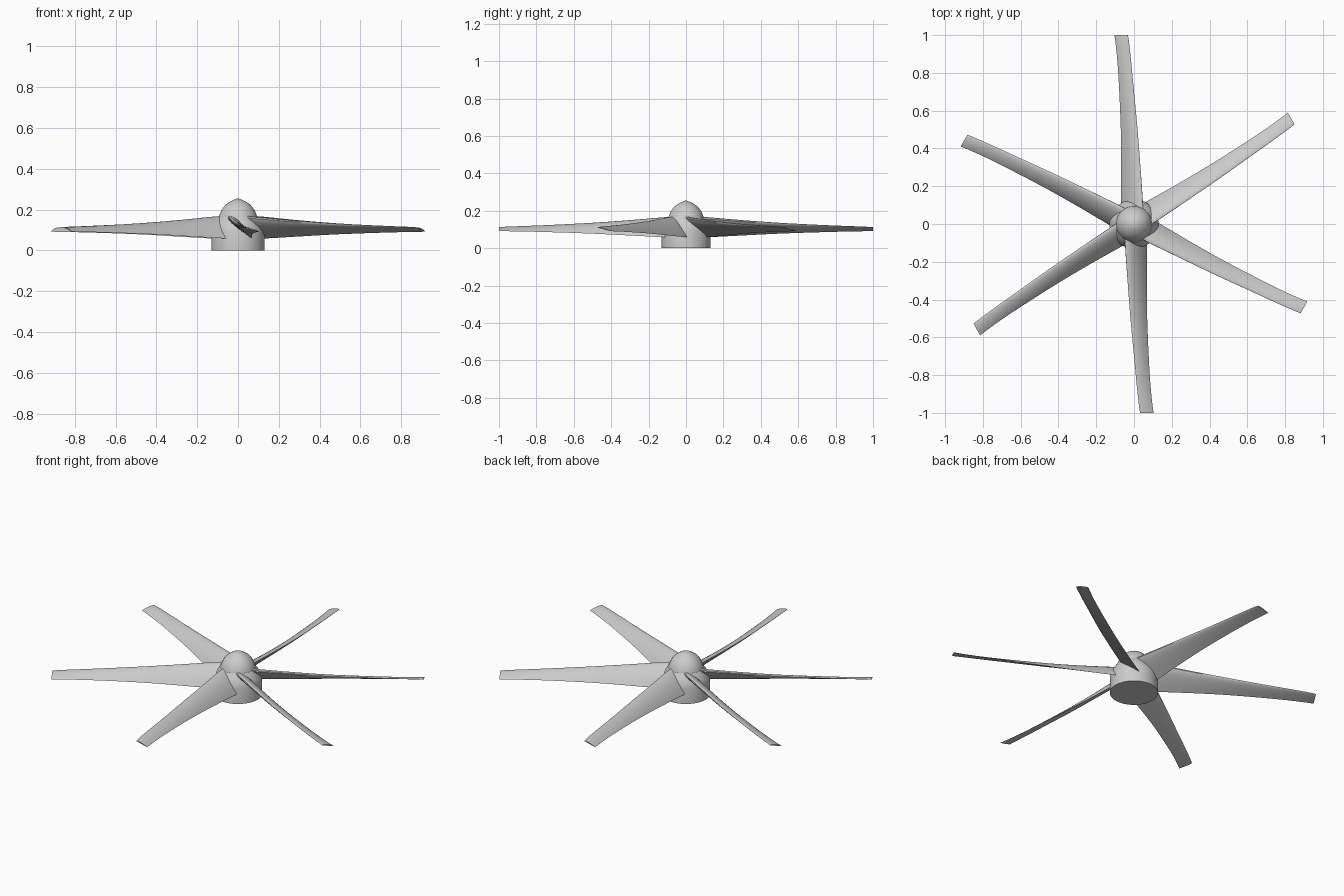
import bpy, bmesh, math
from mathutils import Vector, Matrix

if "Cube" in bpy.data.objects:
    bpy.data.objects.remove(bpy.data.objects["Cube"])


def finish(name, bm):
    bmesh.ops.recalc_face_normals(bm, faces=bm.faces)
    me = bpy.data.meshes.new(name)
    bm.to_mesh(me)
    bm.free()
    ob = bpy.data.objects.new(name, me)
    bpy.context.collection.objects.link(ob)
    bpy.ops.object.select_all(action='DESELECT')
    bpy.context.view_layer.objects.active = ob
    ob.select_set(True)
    bpy.ops.object.shade_smooth_by_angle(angle=math.radians(35))
    return ob


def lathe(name, profile, n=48):
    bm = bmesh.new()
    vs = [bm.verts.new((r, 0, z)) for r, z in profile]
    es = [bm.edges.new(p) for p in zip(vs, vs[1:])]
    bmesh.ops.spin(bm, geom=vs + es, axis=(0, 0, 1), cent=(0, 0, 0),
                   angle=math.tau, steps=n, use_duplicate=False)
    bmesh.ops.remove_doubles(bm, verts=bm.verts, dist=1e-5)
    return finish(name, bm)


# Hub drum and nose cone
lathe("hub", [(0, 0), (0.13, 0), (0.13, 0.09), (0.124, 0.115),
              (0.112, 0.14), (0.095, 0.163), (0, 0.163)])
lathe("nose_cone", [(0, 0.155), (0.096, 0.155), (0.092, 0.172), (0.081, 0.199),
                    (0.06, 0.225), (0.034, 0.242), (0, 0.256)])

# Blade stations: radius, leading t, leading z, trailing t, trailing z, thickness
STATIONS = [
    (0.03, -0.048, 0.168, 0.070, 0.058, 0.032),
    (0.12, -0.046, 0.163, 0.070, 0.059, 0.031),
    (0.30, -0.034, 0.148, 0.068, 0.068, 0.024),
    (0.50, -0.019, 0.134, 0.070, 0.078, 0.018),
    (0.70, 0.000, 0.124, 0.078, 0.085, 0.013),
    (0.85, 0.014, 0.118, 0.087, 0.089, 0.009),
    (0.96, 0.026, 0.114, 0.098, 0.091, 0.007),
    (1.00, 0.032, 0.111, 0.104, 0.092, 0.005),
]
STEPS = 10


def catmull(a, b, c, d, u):
    return [0.5 * (2 * q + (r - p) * u + (2 * p - 5 * q + 4 * r - s) * u * u
                   + (3 * q - p - 3 * r + s) * u ** 3)
            for p, q, r, s in zip(a, b, c, d)]


def section(st):
    r, t0, z0, t1, z1, th = st
    lead, trail = Vector((r, t0, z0)), Vector((r, t1, z1))
    chord = trail - lead
    up = Vector((0, -chord.z, chord.y)).normalized()
    pts = []
    for k in range(2 * STEPS):
        s = 0.5 * (1 - math.cos(math.pi * k / STEPS))
        half = th * 1.3 * math.sqrt(s) * (1 - s) + 0.001 * math.sin(math.pi * s)
        camber = 0.12 * s * (1 - s) * chord.length
        pts.append(lead + chord * s + up * (camber + (half if k < STEPS else -half)))
    return pts


def blade(name, angle):
    bm = bmesh.new()
    rings = []
    for i in range(len(STATIONS) - 1):
        a, b, c, d = (STATIONS[min(max(i + j, 0), len(STATIONS) - 1)] for j in (-1, 0, 1, 2))
        for u in (0, 1 / 3, 2 / 3):
            rings.append(section(catmull(a, b, c, d, u)))
    rings.append(section(STATIONS[-1]))
    rings = [[bm.verts.new(p) for p in ring] for ring in rings]
    n = 2 * STEPS
    for ra, rb in zip(rings, rings[1:]):
        for k in range(n):
            bm.faces.new((ra[k], ra[(k + 1) % n], rb[(k + 1) % n], rb[k]))
    bm.faces.new(rings[0])
    bm.faces.new(rings[-1])
    bmesh.ops.rotate(bm, verts=bm.verts, matrix=Matrix.Rotation(angle, 3, 'Z'))
    return finish(name, bm)


# Six swept, twisted blades
for i in range(6):
    blade(f"blade_{i + 1}", math.radians(30 + 60 * i))
